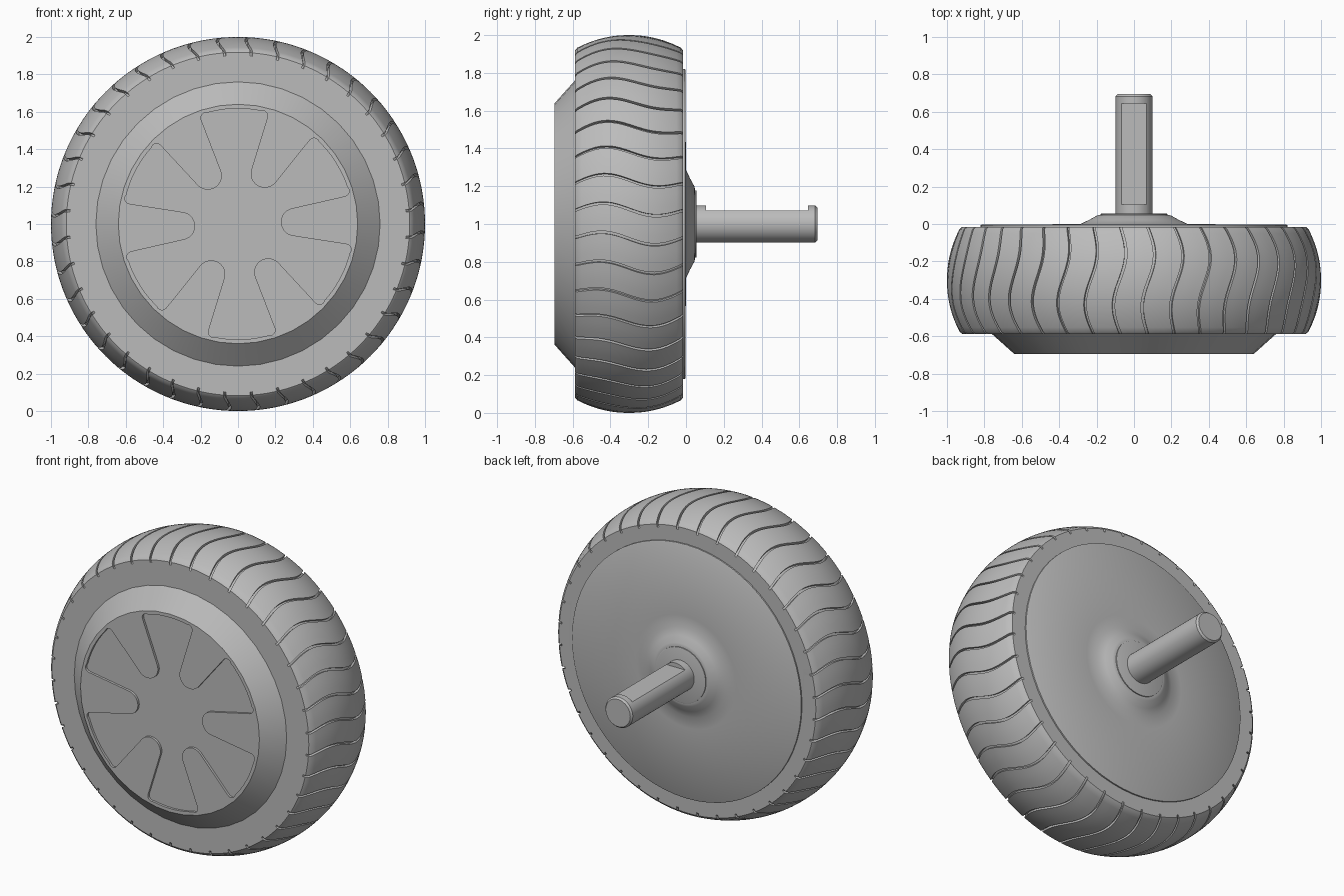
import bpy, bmesh, math
from math import sin, cos, pi, radians

if "Cube" in bpy.data.objects:
    bpy.data.objects.remove(bpy.data.objects["Cube"], do_unlink=True)

grey = bpy.data.materials.new("plain grey")
grey.use_nodes = True
grey.diffuse_color = (0.5, 0.5, 0.5, 1)
grey.node_tree.nodes["Principled BSDF"].inputs["Base Color"].default_value = (0.5, 0.5, 0.5, 1)


def finish(bm, name, angle=35):
    bmesh.ops.recalc_face_normals(bm, faces=bm.faces)
    mesh = bpy.data.meshes.new(name)
    bm.to_mesh(mesh)
    bm.free()
    mesh.materials.append(grey)
    ob = bpy.data.objects.new(name, mesh)
    bpy.context.collection.objects.link(ob)
    smooth(ob, angle)
    return ob


def smooth(ob, angle):
    bpy.ops.object.select_all(action='DESELECT')
    ob.select_set(True)
    bpy.context.view_layer.objects.active = ob
    bpy.ops.object.shade_smooth_by_angle(angle=radians(angle))


def around(r, a, y):
    """Point at radius r and angle a about the wheel axis."""
    return (r * cos(a), y, 1 + r * sin(a))


def skin(bm, rings):
    """Bridge equal rings of points and cap both ends."""
    loops = [[bm.verts.new(p) for p in ring] for ring in rings]
    n = len(loops[0])
    for a, b in zip(loops, loops[1:]):
        for i in range(n):
            bm.faces.new((a[i], a[(i + 1) % n], b[(i + 1) % n], b[i]))
    bm.faces.new(loops[0])
    bm.faces.new(loops[-1])


def lathe(name, profile, sides):
    bm = bmesh.new()
    skin(bm, [[around(r, 2 * pi * i / sides, y) for i in range(sides)] for r, y in profile])
    return finish(bm, name)


def cut(ob, cutter, angle=35):
    cutter.hide_render = True
    mod = ob.modifiers.new("cut", 'BOOLEAN')
    mod.operation = 'DIFFERENCE'
    mod.solver = 'EXACT'
    mod.object = cutter
    bpy.context.view_layer.objects.active = ob
    bpy.ops.object.modifier_move_to_index(modifier=mod.name, index=0)
    bpy.ops.object.modifier_apply(modifier=mod.name)
    bpy.data.objects.remove(cutter, do_unlink=True)
    smooth(ob, angle)


# Tyre: crowned tread whose columns follow a wave, with sunken groove columns
FRONT, BACK = -0.588, -0.015
GROOVES, STEPS, WIDTH, DEPTH = 40, 24, 0.014, 0.018
pitch = 2 * pi / GROOVES
columns = []
for g in range(GROOVES):
    a = radians(4.5) + g * pitch
    columns += [(a - WIDTH / 2, 0), (a - WIDTH / 2, DEPTH), (a + WIDTH / 2, DEPTH), (a + WIDTH / 2, 0)]
    columns += [(a + pitch * f, 0) for f in (0.3, 0.5, 0.7)]


def tyre_ring(r, y, groove=1):
    t = (y - FRONT) / (BACK - FRONT)
    wave = 0.034 * sin(2 * pi * t)
    return [around(r - d * groove, a + wave, y) for a, d in columns]


bm = bmesh.new()
rings = [tyre_ring(0.86, FRONT, 0), tyre_ring(0.918, FRONT)]
for s in range(STEPS + 1):
    u = 2 * s / STEPS - 1
    y = (FRONT + BACK) / 2 + u * (BACK - FRONT - 0.024) / 2
    rings.append(tyre_ring(1 - 0.067 * abs(u) ** 2.1, y))
rings += [tyre_ring(0.918, BACK), tyre_ring(0.86, BACK, 0)]
skin(bm, rings)
finish(bm, "tyre")

# Front cover: bevelled disc with a six-lobed recess
COVER = -0.695
cover = lathe("front_cover", [(0.76, FRONT + 0.04), (0.76, FRONT), (0.64, COVER)], 40)


def lobed_outline():
    """Six wide lobes parted by tapering notches with round inner ends."""
    pts = []
    for k in range(6):
        base = radians(2 + 60 * k)
        side = []
        # Round inner end of the notch, then the flaring flank and the rounded lobe corner
        for i in range(9):
            b = pi - i * radians(80) / 8
            side.append((0.305 + 0.075 * cos(b), 0.075 * sin(b)))
        corner = (0.572, 0.128)
        for i in range(6):
            b = radians(-80 + 25 * i)
            side.append((corner[0] + 0.028 * cos(b), corner[1] + 0.028 * (1 + sin(b))))
        notch = [(x, -y) for x, y in reversed(side[1:])] + side
        for x, y in notch:
            pts.append((math.hypot(x, y), math.atan2(y, x) + base))
        # Outer arc to the next lobe corner
        last = math.atan2(side[-1][1], side[-1][0])
        span = radians(60) - 2 * last
        r = math.hypot(*side[-1])
        pts += [(r, base + last + span * j / 6) for j in range(1, 6)]
    return pts


outline = lobed_outline()
bm = bmesh.new()
skin(bm, [[around(r, a, y) for r, a in outline] for y in (COVER - 0.05, COVER + 0.015)])
cut(cover, finish(bm, "recess_cutter"), 30)

# Back plate rising to the hub, and the hub collar
lathe("back_plate", [(0.82, BACK - 0.04), (0.82, -0.006), (0.815, -0.003), (0.36, -0.001),
                     (0.285, 0.001), (0.24, 0.022), (0.2, 0.044), (0.185, 0.048)], 64)
lathe("hub_collar", [(0.178, 0.02), (0.178, 0.054), (0.172, 0.056)], 48)

# Axle with one flat milled into its top
TIP = 0.695
axle = lathe("axle", [(0.098, 0.02), (0.098, TIP - 0.012), (0.088, TIP)], 40)
bm = bmesh.new()
bmesh.ops.create_cube(bm, size=1)
for v in bm.verts:
    v.co = (v.co.x * 0.4, 0.375 + v.co.y * 0.54, 1.121 + v.co.z * 0.1)
cut(axle, finish(bm, "flat_cutter"))
